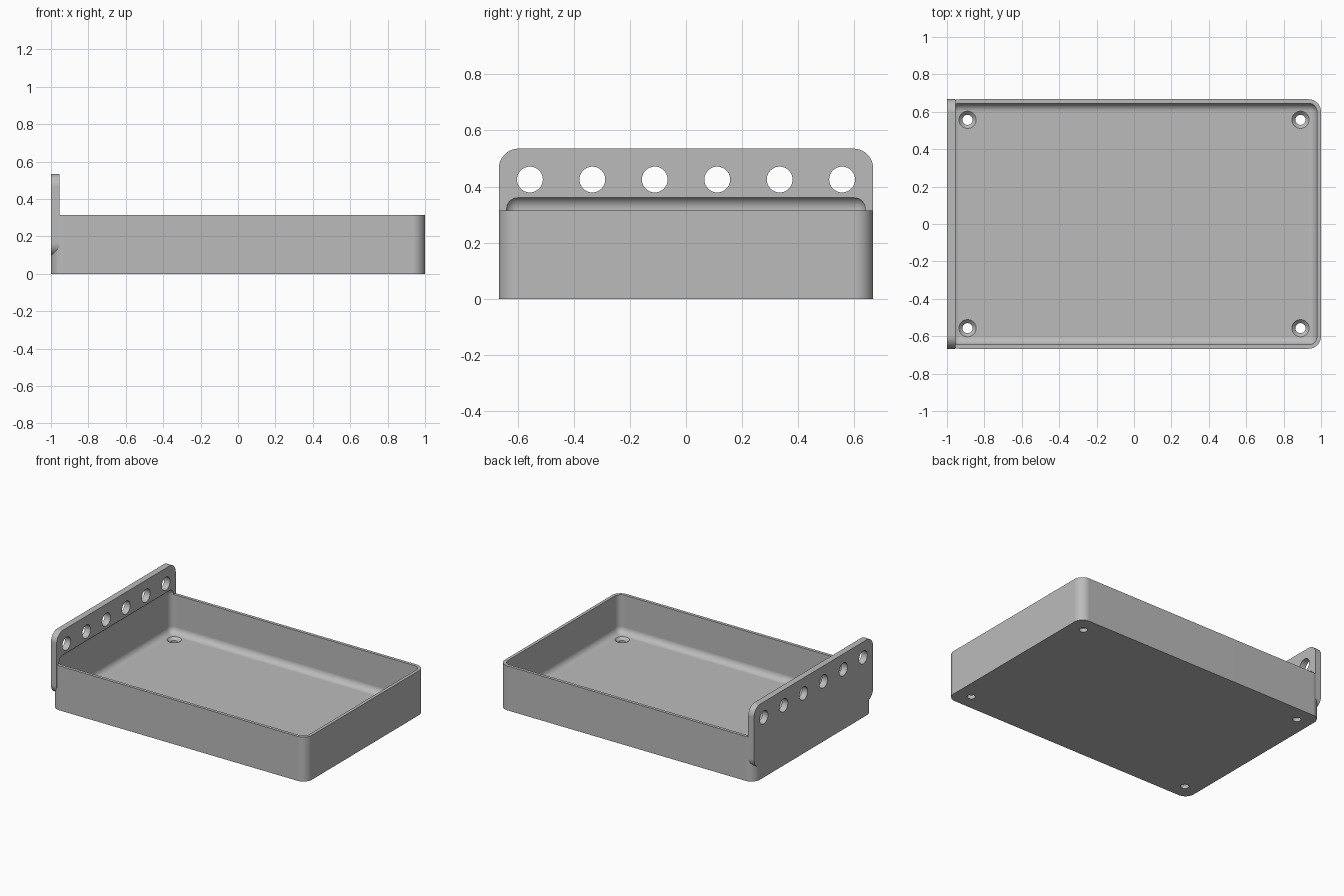
import bpy, bmesh, math
from mathutils import Matrix, Vector

if "Cube" in bpy.data.objects:
    bpy.data.objects.remove(bpy.data.objects["Cube"])

grey = bpy.data.materials.new("plain grey")
grey.use_nodes = True
GREY = (0.5, 0.5, 0.5, 1)
grey.diffuse_color = GREY
grey.node_tree.nodes["Principled BSDF"].inputs["Base Color"].default_value = GREY

HALF_Y = 0.667
WALL = 0.022
PLATE_T = 0.045
FLOOR = 0.045
RIM = 0.315


def make_object(name, bm):
    mesh = bpy.data.meshes.new(name)
    bm.to_mesh(mesh)
    bm.free()
    mesh.materials.append(grey)
    obj = bpy.data.objects.new(name, mesh)
    bpy.context.collection.objects.link(obj)
    return obj


def rounded_box(name, low, high, radius, axis=None, segments=10):
    """Box with rounded edges: those along one axis, or all of them."""
    low, high = Vector(low), Vector(high)
    bm = bmesh.new()
    bmesh.ops.create_cube(bm, size=1)
    bmesh.ops.scale(bm, vec=high - low, verts=bm.verts)
    bmesh.ops.translate(bm, vec=(low + high) / 2, verts=bm.verts)
    edges = [e for e in bm.edges if axis is None or
             abs((e.verts[0].co - e.verts[1].co).normalized()[axis]) > 0.9]
    bmesh.ops.bevel(bm, geom=edges, offset=radius, segments=segments,
                    profile=0.5, affect='EDGES')
    return make_object(name, bm)


def cone(name, r1, r2, depth, centre, turn=Matrix()):
    bm = bmesh.new()
    bmesh.ops.create_cone(bm, cap_ends=True, segments=40, radius1=r1, radius2=r2,
                          depth=depth, matrix=Matrix.Translation(centre) @ turn)
    return make_object(name, bm)


def combine(target, other, operation):
    mod = target.modifiers.new(other.name, 'BOOLEAN')
    mod.operation = operation
    mod.solver = 'EXACT'
    mod.object = other
    bpy.context.view_layer.update()
    graph = bpy.context.evaluated_depsgraph_get()
    mesh = bpy.data.meshes.new_from_object(target.evaluated_get(graph))
    target.modifiers.clear()
    target.data = mesh
    bpy.data.objects.remove(other)


# Tray body with the upright end plate
tray = rounded_box("tray", (-1, -HALF_Y, 0), (1, HALF_Y, RIM), 0.067, axis=2)
plate = rounded_box("end_plate", (-1, -HALF_Y, 0.095),
                    (-1 + PLATE_T, HALF_Y, 0.535), 0.07, axis=0)
combine(tray, plate, 'UNION')

# Hollow with filleted edges, reaching slightly up into the plate
hollow = rounded_box("hollow", (WALL - 1, WALL - HALF_Y, FLOOR),
                     (1 - WALL, HALF_Y - WALL, 0.366), 0.045)
combine(tray, hollow, 'DIFFERENCE')

# Row of round holes through the plate
sideways = Matrix.Rotation(math.pi / 2, 4, 'Y')
for i in range(6):
    y = (i - 2.5) * 0.2225
    combine(tray, cone("plate_hole", 0.046, 0.046, 0.2,
                       (-1 + PLATE_T / 2, y, 0.425), sideways), 'DIFFERENCE')

# Countersunk screw holes in the floor corners
for x in (-0.89, 0.89):
    for y in (-0.557, 0.557):
        combine(tray, cone("screw_hole", 0.027, 0.027, 0.2, (x, y, 0)), 'DIFFERENCE')
        combine(tray, cone("countersink", 0.025, 0.047, 0.022,
                           (x, y, FLOOR - 0.01)), 'DIFFERENCE')

# Smooth fillets, crisp edges
bpy.ops.object.select_all(action='DESELECT')
tray.select_set(True)
bpy.context.view_layer.objects.active = tray
bpy.ops.object.shade_smooth_by_angle(angle=math.radians(25))
normals = tray.modifiers.new("flat_normals", 'WEIGHTED_NORMAL')
normals.keep_sharp = True
